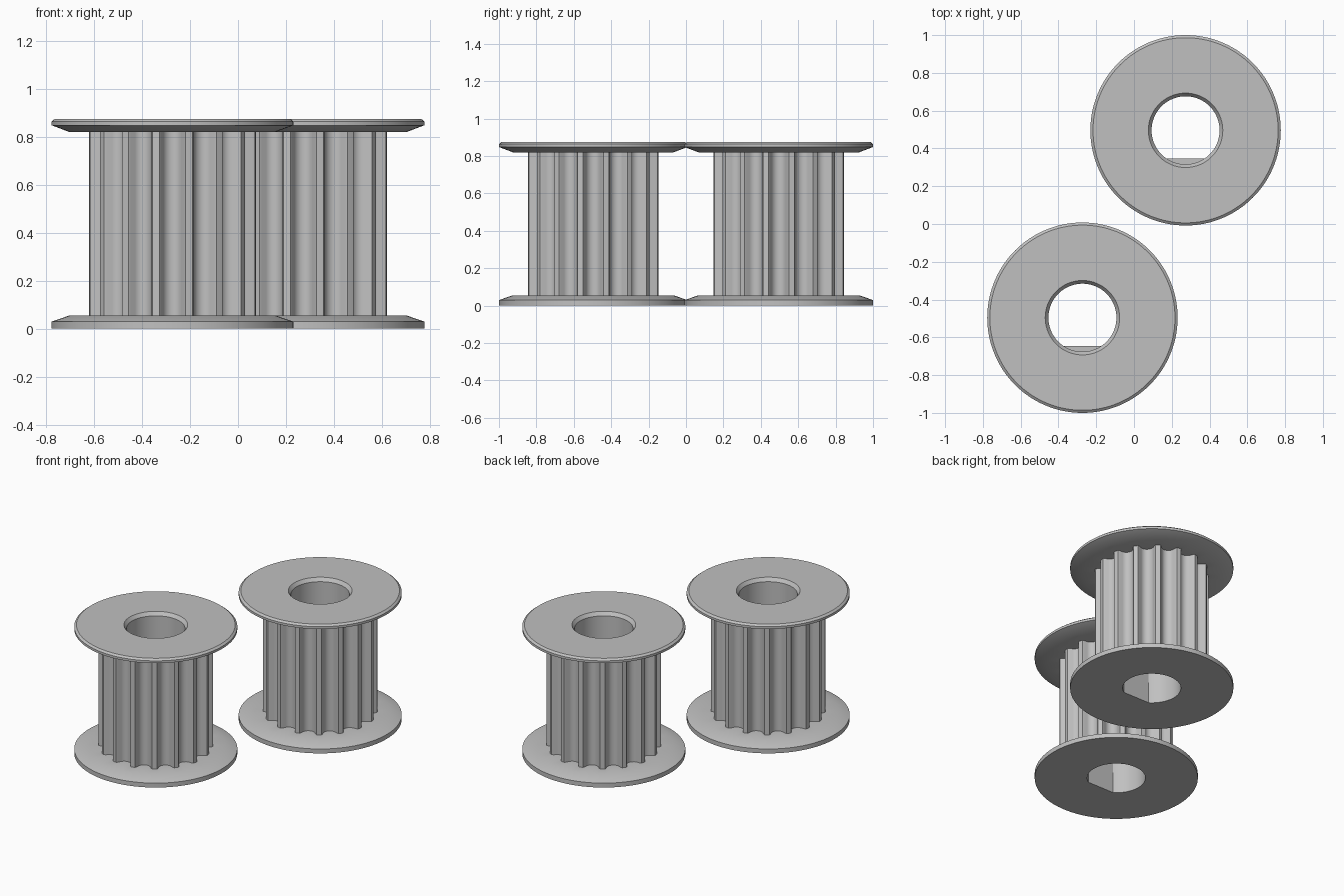
import bpy, bmesh, math

if "Cube" in bpy.data.objects:
    bpy.data.objects.remove(bpy.data.objects["Cube"])

TEETH = 16
FLANGE_R, TOOTH_R, BORE_R = 0.504, 0.353, 0.18
FLAT_ANGLE = 33.75                      # half angle covered by the flat in the bore
FLAT_D = BORE_R * math.cos(math.radians(FLAT_ANGLE))

# half of one belt groove: degrees from groove centre -> groove depth
HALF = [(0, 0.055), (2.5, 0.053), (5, 0.045), (6.6, 0.032),
        (7.7, 0.012), (8.9, 0.0), (11.25, 0.0)]
GROOVE = [(-a, d) for a, d in HALF[-2:0:-1]] + HALF

# all angular samples round the pulley, with the groove depth at each
SAMPLES = [(k * 360 / TEETH + a, d) for k in range(TEETH) for a, d in GROOVE]


def circle(r):
    return lambda ang, depth: r


def toothed(ang, depth):
    return TOOTH_R - depth


def d_bore(ang, depth):
    off = (ang + 90 + 180) % 360 - 180  # angle away from the -y direction
    if abs(off) < FLAT_ANGLE:
        return FLAT_D / math.cos(math.radians(off))
    return BORE_R


# closed section: lower flange, teeth, upper flange, chamfered bore, D-shaped bore
SECTION = [
    (circle(FLANGE_R), 0.0), (circle(FLANGE_R), 0.03), (circle(0.43), 0.055),
    (toothed, 0.055), (toothed, 0.82),
    (circle(0.43), 0.82), (circle(FLANGE_R), 0.848), (circle(FLANGE_R), 0.864),
    (circle(0.49), 0.875), (circle(0.197), 0.875), (circle(BORE_R), 0.852),
    (circle(BORE_R), 0.45), (d_bore, 0.45), (d_bore, 0.0),
]


def pulley_mesh():
    bm = bmesh.new()
    rings = []
    for radius, z in SECTION:
        ring = []
        for ang, depth in SAMPLES:
            r, t = radius(ang, depth), math.radians(ang)
            ring.append(bm.verts.new((r * math.cos(t), r * math.sin(t), z)))
        rings.append(ring)
    n = len(SAMPLES)
    for i, ring in enumerate(rings):
        above = rings[(i + 1) % len(rings)]
        for j in range(n):
            k = (j + 1) % n
            bm.faces.new((ring[j], ring[k], above[k], above[j]))
    bmesh.ops.remove_doubles(bm, verts=bm.verts, dist=1e-5)
    bmesh.ops.recalc_face_normals(bm, faces=bm.faces)
    mesh = bpy.data.meshes.new("pulley")
    bm.to_mesh(mesh)
    bm.free()
    return mesh


metal = bpy.data.materials.new("light_grey_metal")
metal.diffuse_color = (0.53, 0.53, 0.53, 1)
metal.use_nodes = True
metal.node_tree.nodes["Principled BSDF"].inputs["Base Color"].default_value = metal.diffuse_color

# two identical pulleys side by side on the diagonal
for name, s in (("front_pulley", -1), ("back_pulley", 1)):
    mesh = pulley_mesh()
    mesh.materials.append(metal)
    obj = bpy.data.objects.new(name, mesh)
    obj.location = (0.273 * s, 0.496 * s, 0)
    bpy.context.collection.objects.link(obj)
    bpy.ops.object.select_all(action='DESELECT')
    obj.select_set(True)
    bpy.context.view_layer.objects.active = obj
    bpy.ops.object.shade_smooth_by_angle(angle=math.radians(30))
